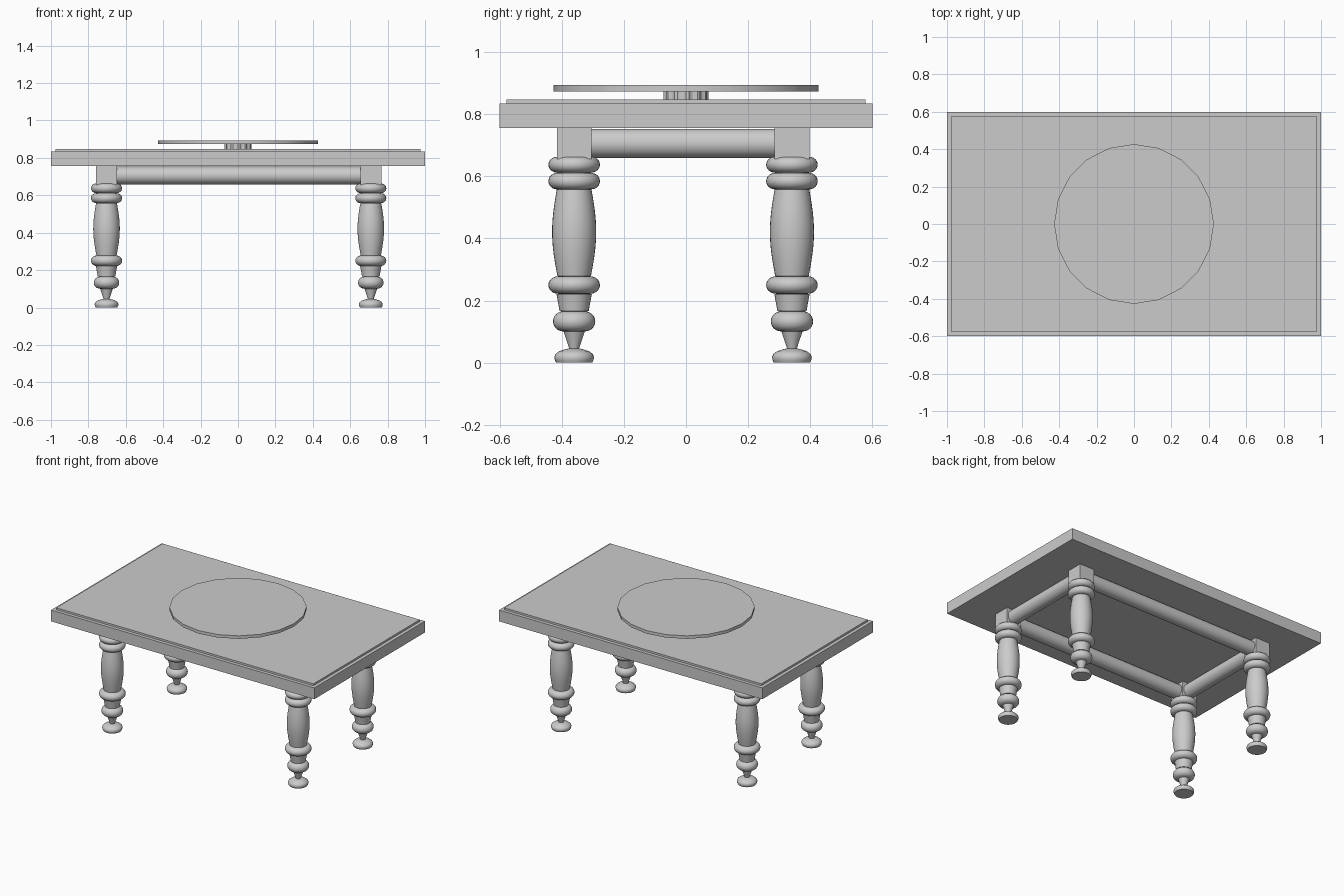
import bpy, bmesh, math

if "Cube" in bpy.data.objects:
    bpy.data.objects.remove(bpy.data.objects["Cube"])

LEG_X = (-0.703, 0.71)
LEG_Y = (-0.36, 0.341)


def finish(name, bm, smooth=True):
    bmesh.ops.recalc_face_normals(bm, faces=bm.faces)
    me = bpy.data.meshes.new(name)
    bm.to_mesh(me)
    bm.free()
    ob = bpy.data.objects.new(name, me)
    bpy.context.collection.objects.link(ob)
    if smooth:
        bpy.ops.object.select_all(action='DESELECT')
        ob.select_set(True)
        bpy.context.view_layer.objects.active = ob
        bpy.ops.object.shade_smooth_by_angle(angle=math.radians(35))
    return ob


def box(name, x0, x1, y0, y1, z0, z1):
    bm = bmesh.new()
    bmesh.ops.create_cube(bm, size=1)
    for v in bm.verts:
        v.co = ((x0 + x1) / 2 + v.co.x * (x1 - x0),
                (y0 + y1) / 2 + v.co.y * (y1 - y0),
                (z0 + z1) / 2 + v.co.z * (z1 - z0))
    return finish(name, bm, False)


def lathe(name, profile, n=32, radius_at=lambda i: 1.0):
    """Closed solid of revolution about z from (radius, height) pairs."""
    bm = bmesh.new()
    rings = [[bm.verts.new((r * radius_at(i) * math.cos(2 * math.pi * i / n),
                            r * radius_at(i) * math.sin(2 * math.pi * i / n), z))
              for i in range(n)] for r, z in profile]
    for a, b in zip(rings, rings[1:]):
        for i in range(n):
            j = (i + 1) % n
            bm.faces.new((a[i], a[j], b[j], b[i]))
    bm.faces.new(rings[0][::-1])
    bm.faces.new(rings[-1])
    return finish(name, bm)


def bead(z0, z1, neck, rmax, steps=12):
    """Rounded ring profile between two heights."""
    mid, half = (z0 + z1) / 2, (z1 - z0) / 2
    return [(neck + (rmax - neck) * math.sin(math.pi * k / steps),
             mid - half * math.cos(math.pi * k / steps)) for k in range(steps + 1)]


def swell(z0, z1, r0, r1, bulge, steps=12):
    """Gently bulging shaft profile."""
    return [(r0 + (r1 - r0) * k / steps + bulge * math.sin(math.pi * k / steps),
             z0 + (z1 - z0) * k / steps) for k in range(steps + 1)]


# Table top with a stepped upper panel
box("table_top", -1, 1, -0.60, 0.60, 0.756, 0.834)
box("top_panel", -0.977, 0.977, -0.577, 0.577, 0.834, 0.847)

# Revolving tray on a ribbed spindle
lathe("tray_spindle", [(0.073, 0.847), (0.073, 0.873)], 48,
      lambda i: 1.0 if i % 4 < 2 else 0.9)
lathe("revolving_tray", [(0.427, 0.873), (0.427, 0.894)], 20)

# Turned legs with square blocks
profile = [(0.058, 0.0), (0.062, 0.008), (0.064, 0.018), (0.060, 0.028),
           (0.048, 0.037), (0.030, 0.043), (0.016, 0.046), (0.022, 0.065),
           (0.034, 0.100)]
profile += bead(0.101, 0.165, 0.036, 0.068)
profile += [(0.047, 0.166), (0.051, 0.190), (0.057, 0.221)]
profile += bead(0.222, 0.278, 0.052, 0.083)
profile += swell(0.279, 0.557, 0.054, 0.056, 0.016)
profile += bead(0.558, 0.611, 0.055, 0.083)
profile += bead(0.612, 0.663, 0.055, 0.083)
leg = lathe("leg", profile)
for j, y in enumerate(LEG_Y):
    for i, x in enumerate(LEG_X):
        place = ("front", "back")[j] + "_" + ("left", "right")[i]
        ob = leg if (i, j) == (0, 0) else leg.copy()
        if ob is not leg:
            bpy.context.collection.objects.link(ob)
        ob.name = place + "_leg"
        ob.location = (x, y, 0)
        box(place + "_leg_block", x - 0.056, x + 0.056,
            y - 0.056, y + 0.056, 0.655, 0.756)


# Round rails between the blocks
def rail(name, length, x, y, rot):
    ob = lathe(name, [(0.047, -length / 2), (0.047, length / 2)])
    ob.rotation_euler = rot
    ob.location = (x, y, 0.706)


cx, cy = sum(LEG_X) / 2, sum(LEG_Y) / 2
long_len = LEG_X[1] - LEG_X[0] - 0.10
short_len = LEG_Y[1] - LEG_Y[0] - 0.10
for name, y in zip(("front_rail", "back_rail"), LEG_Y):
    rail(name, long_len, cx, y, (0, math.pi / 2, 0))
for name, x in zip(("left_rail", "right_rail"), LEG_X):
    rail(name, short_len, x, cy, (math.pi / 2, 0, 0))
